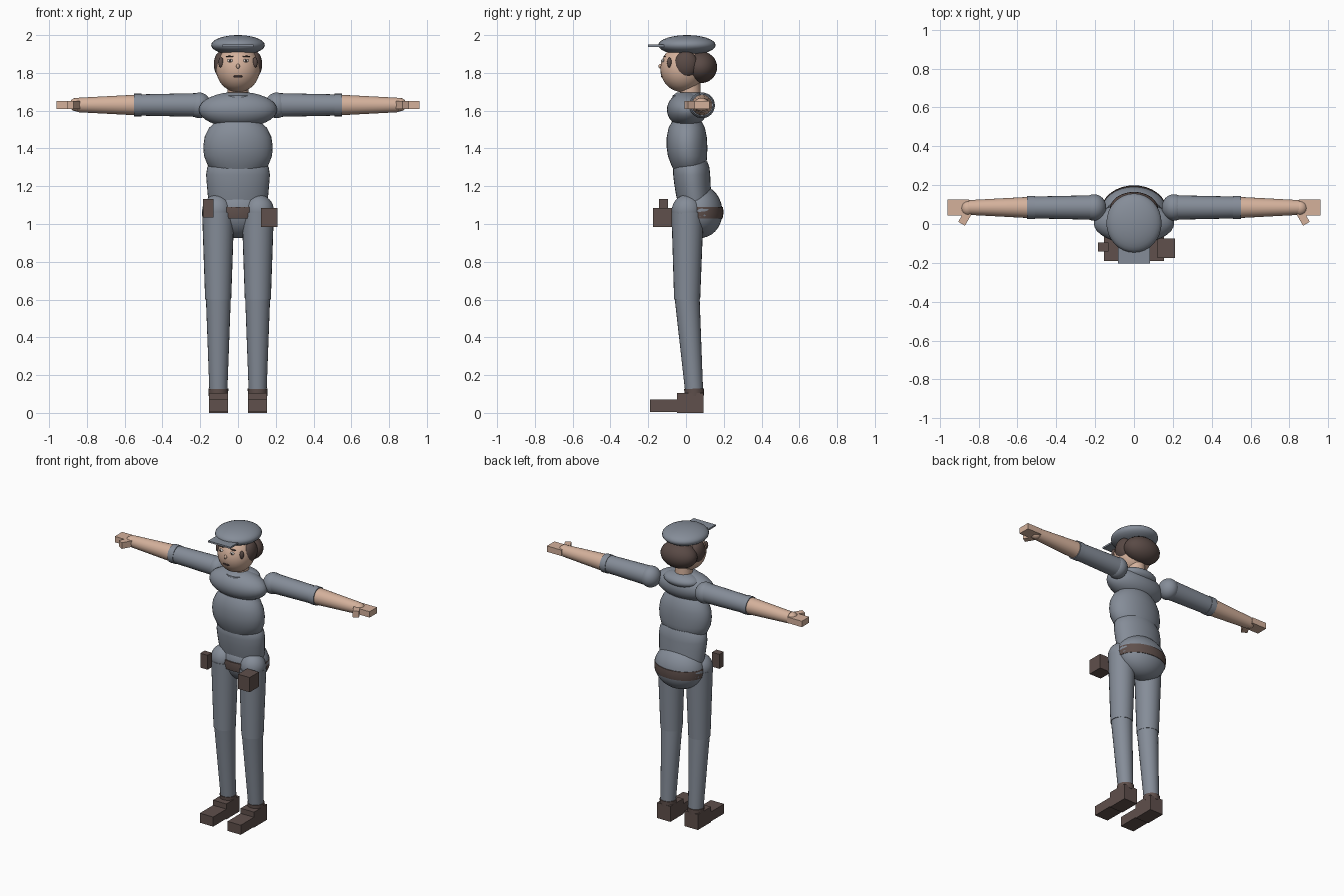
import bpy, bmesh, math
from mathutils import Vector, Matrix

if "Cube" in bpy.data.objects:
    bpy.data.objects.remove(bpy.data.objects["Cube"])


def material(name, rgb):
    m = bpy.data.materials.new(name)
    m.diffuse_color = (*rgb, 1)
    m.use_nodes = True
    m.node_tree.nodes["Principled BSDF"].inputs["Base Color"].default_value = m.diffuse_color
    return m


CLOTH = material("grey_cloth", (0.235, 0.265, 0.315))
SKIN = material("skin", (0.66, 0.44, 0.33))
LEATHER = material("brown_leather", (0.115, 0.08, 0.072))
HAIR = material("brown_hair", (0.10, 0.068, 0.06))
WHITE = material("eye_white", (0.75, 0.70, 0.66))
DARK = material("dark_detail", (0.04, 0.025, 0.025))


def finish(name, bm, mat, smooth=True):
    bmesh.ops.recalc_face_normals(bm, faces=bm.faces)
    me = bpy.data.meshes.new(name)
    bm.to_mesh(me)
    bm.free()
    me.materials.append(mat)
    ob = bpy.data.objects.new(name, me)
    bpy.context.collection.objects.link(ob)
    if smooth:
        bpy.ops.object.select_all(action='DESELECT')
        ob.select_set(True)
        bpy.context.view_layer.objects.active = ob
        bpy.ops.object.shade_smooth_by_angle(angle=math.radians(40))
    return ob


def ball(name, c, r, mat, tilt=0, seg=32):
    """Ellipsoid with radii r, tilted about the x axis."""
    bm = bmesh.new()
    m = Matrix.Translation(c) @ Matrix.Rotation(tilt, 4, 'X') @ Matrix.Diagonal((*r, 1))
    bmesh.ops.create_uvsphere(bm, u_segments=seg, v_segments=seg // 2, radius=1, matrix=m)
    return finish(name, bm, mat)


def box(name, lo, hi, mat):
    lo, hi = Vector(lo), Vector(hi)
    bm = bmesh.new()
    m = Matrix.Translation((lo + hi) / 2) @ Matrix.Diagonal((*(hi - lo), 1))
    bmesh.ops.create_cube(bm, size=1, matrix=m)
    return finish(name, bm, mat, False)


def tube(name, p0, p1, r0, r1, mat, seg=24):
    """Tapered limb between two points."""
    p0, p1 = Vector(p0), Vector(p1)
    d = p1 - p0
    bm = bmesh.new()
    m = Matrix.Translation((p0 + p1) / 2) @ d.to_track_quat('Z', 'Y').to_matrix().to_4x4()
    bmesh.ops.create_cone(bm, cap_ends=True, segments=seg, radius1=r0, radius2=r1,
                          depth=d.length, matrix=m)
    return finish(name, bm, mat)


def loft(name, rings, mat, seg=32):
    """Stack of elliptical rings (z, centre y, x radius, y radius)."""
    bm = bmesh.new()
    loops = []
    for z, cy, rx, ry in rings:
        loops.append([bm.verts.new((rx * math.cos(a), cy + ry * math.sin(a), z))
                      for a in (2 * math.pi * i / seg for i in range(seg))])
    for a, b in zip(loops, loops[1:]):
        for i in range(seg):
            j = (i + 1) % seg
            bm.faces.new((a[i], a[j], b[j], b[i]))
    bm.faces.new(loops[0])
    bm.faces.new(loops[-1])
    return finish(name, bm, mat)


# Torso
ball("chest", (0, 0.005, 1.605), (0.207, 0.106, 0.095), CLOTH)
ball("shoulder_yoke", (0, 0.045, 1.655), (0.125, 0.08, 0.045), CLOTH)
loft("collar", [(1.63, 0.005, 0.1, 0.085), (1.68, 0.005, 0.085, 0.075), (1.695, 0.01, 0.06, 0.06)], CLOTH)
loft("belly", [(1.285, 0.015, 0.13, 0.08), (1.31, 0.015, 0.16, 0.092), (1.36, 0.008, 0.18, 0.104),
               (1.41, 0.005, 0.184, 0.108), (1.46, 0.004, 0.177, 0.106), (1.51, 0.004, 0.152, 0.096),
               (1.54, 0.005, 0.12, 0.08)], CLOTH)
loft("waist", [(1.12, 0.045, 0.155, 0.09), (1.16, 0.04, 0.161, 0.094), (1.21, 0.034, 0.165, 0.096),
               (1.26, 0.03, 0.169, 0.098), (1.3, 0.028, 0.163, 0.096), (1.33, 0.028, 0.14, 0.085)], CLOTH)
ball("pelvis", (0, 0.068, 1.068), (0.17, 0.125, 0.143), CLOTH, 0.15)
loft("belt", [(1.03, 0.066, 0.166, 0.128), (1.06, 0.066, 0.17, 0.133), (1.09, 0.066, 0.168, 0.13)], LEATHER)
box("large_pouch", (0.122, -0.175, 0.985), (0.21, -0.075, 1.085), LEATHER)
box("small_pouch", (-0.185, -0.142, 1.035), (-0.13, -0.095, 1.133), LEATHER)

# Head, hair and cap
tube("neck", (0, 0.025, 1.64), (0, 0.02, 1.78), 0.055, 0.055, SKIN)
ball("head", (0, -0.018, 1.822), (0.116, 0.118, 0.124), SKIN)
ball("back_hair", (0, 0.075, 1.83), (0.125, 0.09, 0.085), HAIR)
loft("cap", [(1.947 + 0.053 * math.sin(t), 0.005, 0.142 * math.cos(t), 0.152 * math.cos(t))
             for t in (math.radians(-84 + 12 * i) for i in range(15))], CLOTH)
box("cap_visor", (-0.083, -0.202, 1.938), (0.083, -0.1, 1.949), CLOTH)
ball("nose", (0, -0.134, 1.835), (0.01, 0.012, 0.013), SKIN, seg=12)
ball("mouth", (0, -0.125, 1.782), (0.026, 0.008, 0.008), DARK, seg=12)

for s, side in ((1, "left"), (-1, "right")):
    # Side hair and face details
    ball(side + "_side_hair", (s * 0.088, 0.0, 1.845), (0.04, 0.062, 0.07), HAIR)
    ball(side + "_hair_lock", (s * 0.09, -0.088, 1.855), (0.014, 0.012, 0.027), HAIR, seg=16)
    ball(side + "_eye", (s * 0.042, -0.122, 1.865), (0.015, 0.008, 0.009), WHITE, seg=12)
    ball(side + "_pupil", (s * 0.042, -0.129, 1.865), (0.006, 0.003, 0.006), DARK, seg=12)
    ball(side + "_brow", (s * 0.044, -0.114, 1.887), (0.022, 0.006, 0.004), HAIR, seg=12)

    # Arm
    ball(side + "_shoulder", (s * 0.205, 0.085, 1.628), (0.062, 0.068, 0.068), CLOTH)
    tube(side + "_sleeve", (s * 0.2, 0.085, 1.63), (s * 0.53, 0.085, 1.63), 0.063, 0.056, CLOTH)
    tube(side + "_cuff", (s * 0.51, 0.085, 1.63), (s * 0.55, 0.085, 1.63), 0.06, 0.06, CLOTH)
    tube(side + "_forearm", (s * 0.53, 0.085, 1.63), (s * 0.85, 0.085, 1.63), 0.055, 0.038, SKIN)
    ball(side + "_wrist", (s * 0.855, 0.082, 1.632), (0.038, 0.04, 0.036), SKIN, seg=16)
    box(side + "_hand", (s * 0.85, 0.045, 1.61), (s * 0.96, 0.125, 1.65), SKIN)
    thumb = box(side + "_thumb", (-0.02, -0.085, -0.021), (0.02, 0.01, 0.021), SKIN)
    thumb.location = (s * 0.845, 0.075, 1.63)
    thumb.rotation_euler.z = s * 0.52

    # Leg
    ball(side + "_hip", (s * 0.11, 0.005, 1.07), (0.08, 0.08, 0.085), CLOTH)
    tube(side + "_thigh", (s * 0.105, 0.008, 1.06), (s * 0.105, 0.006, 0.6), 0.085, 0.069, CLOTH)
    tube(side + "_shin", (s * 0.104, 0.006, 0.61), (s * 0.104, 0.044, 0.1), 0.066, 0.047, CLOTH)
    tube(side + "_boot_top", (s * 0.104, 0.044, 0.09), (s * 0.104, 0.043, 0.128), 0.051, 0.053, LEATHER)
    box(side + "_boot_heel", (s * 0.054, -0.048, 0), (s * 0.154, 0.092, 0.105), LEATHER)
    box(side + "_boot_toe", (s * 0.054, -0.19, 0.005), (s * 0.154, -0.04, 0.07), LEATHER)
